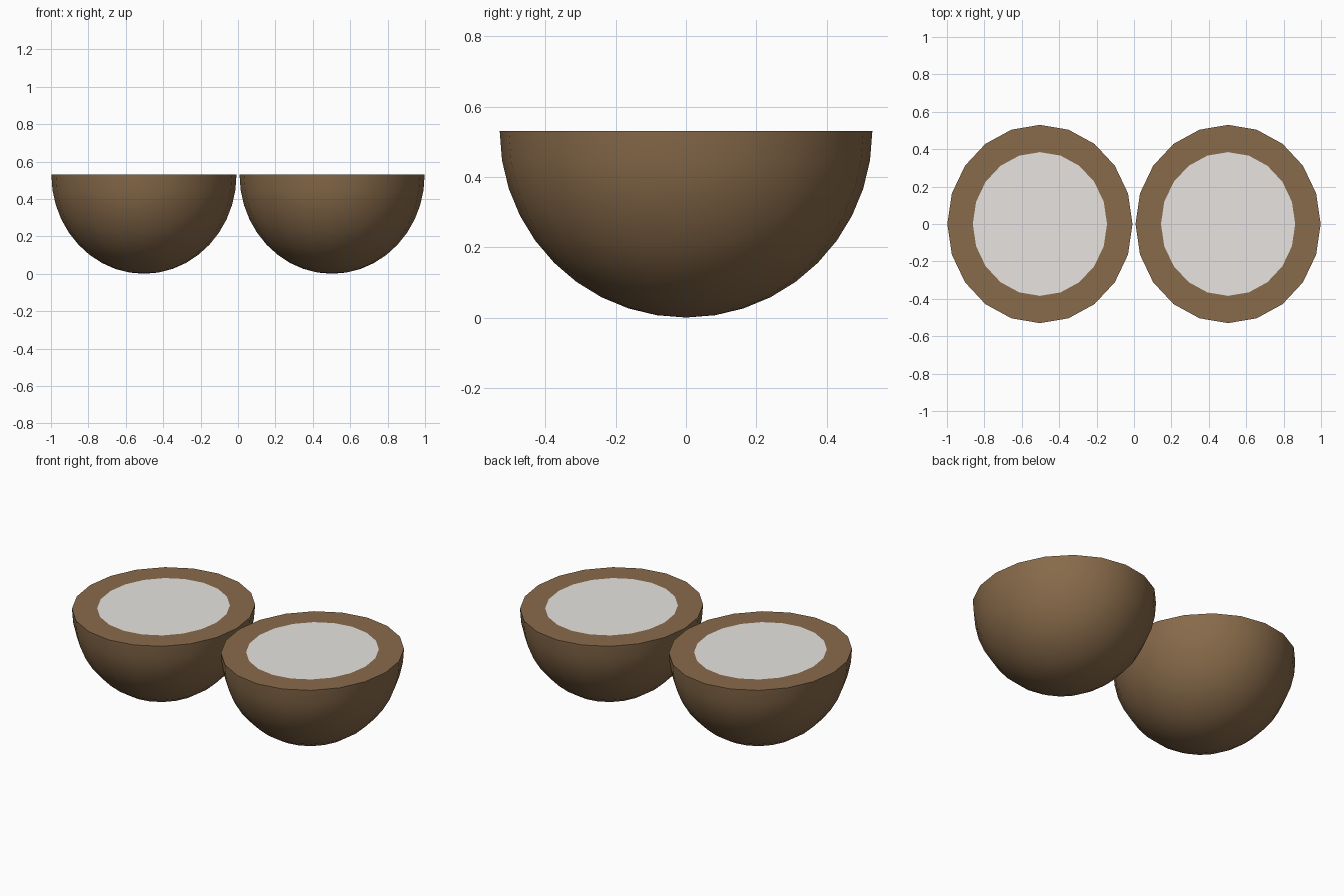
import bpy, bmesh
from math import sin, cos, pi

if "Cube" in bpy.data.objects:
    bpy.data.objects.remove(bpy.data.objects["Cube"])

SEGS, RINGS = 20, 10
RX, RY, RZ = 0.495, 0.53, 0.53
INNER = 0.725

def material(name, color):
    m = bpy.data.materials.new(name)
    m.diffuse_color = color
    m.use_nodes = True
    m.node_tree.nodes["Principled BSDF"].inputs["Base Color"].default_value = m.diffuse_color
    return m

shell_mat = material("brown_shell", (0.247, 0.146, 0.069, 1))
flesh_mat = material("white_flesh", (0.80, 0.775, 0.75, 1))

def ring(bm, r, z):
    return [bm.verts.new((RX * r * cos(2 * pi * i / SEGS),
                          RY * r * sin(2 * pi * i / SEGS), z)) for i in range(SEGS)]

def bridge(bm, a, b, smooth):
    for i in range(SEGS):
        j = (i + 1) % SEGS
        bm.faces.new((a[i], a[j], b[j], b[i])).smooth = smooth

def finish(bm, name, x, mat):
    me = bpy.data.meshes.new(name)
    bm.to_mesh(me)
    bm.free()
    me.materials.append(mat)
    ob = bpy.data.objects.new(name, me)
    ob.location.x = x
    bpy.context.collection.objects.link(ob)

def half(x, side):
    # Bowl-shaped shell with a flat cut rim
    bm = bmesh.new()
    pole = bm.verts.new((0, 0, 0))
    rings = [ring(bm, sin(k * pi / 2 / RINGS), RZ * (1 - cos(k * pi / 2 / RINGS)))
             for k in range(1, RINGS + 1)]
    for i in range(SEGS):
        bm.faces.new((pole, rings[0][(i + 1) % SEGS], rings[0][i])).smooth = True
    for a, b in zip(rings, rings[1:]):
        bridge(bm, a, b, True)
    inner = ring(bm, INNER, RZ)
    bridge(bm, rings[-1], inner, False)
    for v1, v2 in zip(rings[-1], rings[-1][1:] + rings[-1][:1]):
        bm.edges.get((v1, v2)).smooth = False
    finish(bm, side + "_shell", x, shell_mat)

    # Flat pale flesh filling the middle of the cut
    bm = bmesh.new()
    bm.faces.new(ring(bm, INNER, RZ))
    finish(bm, side + "_flesh", x, flesh_mat)

half(-0.503, "left")
half(0.503, "right")
